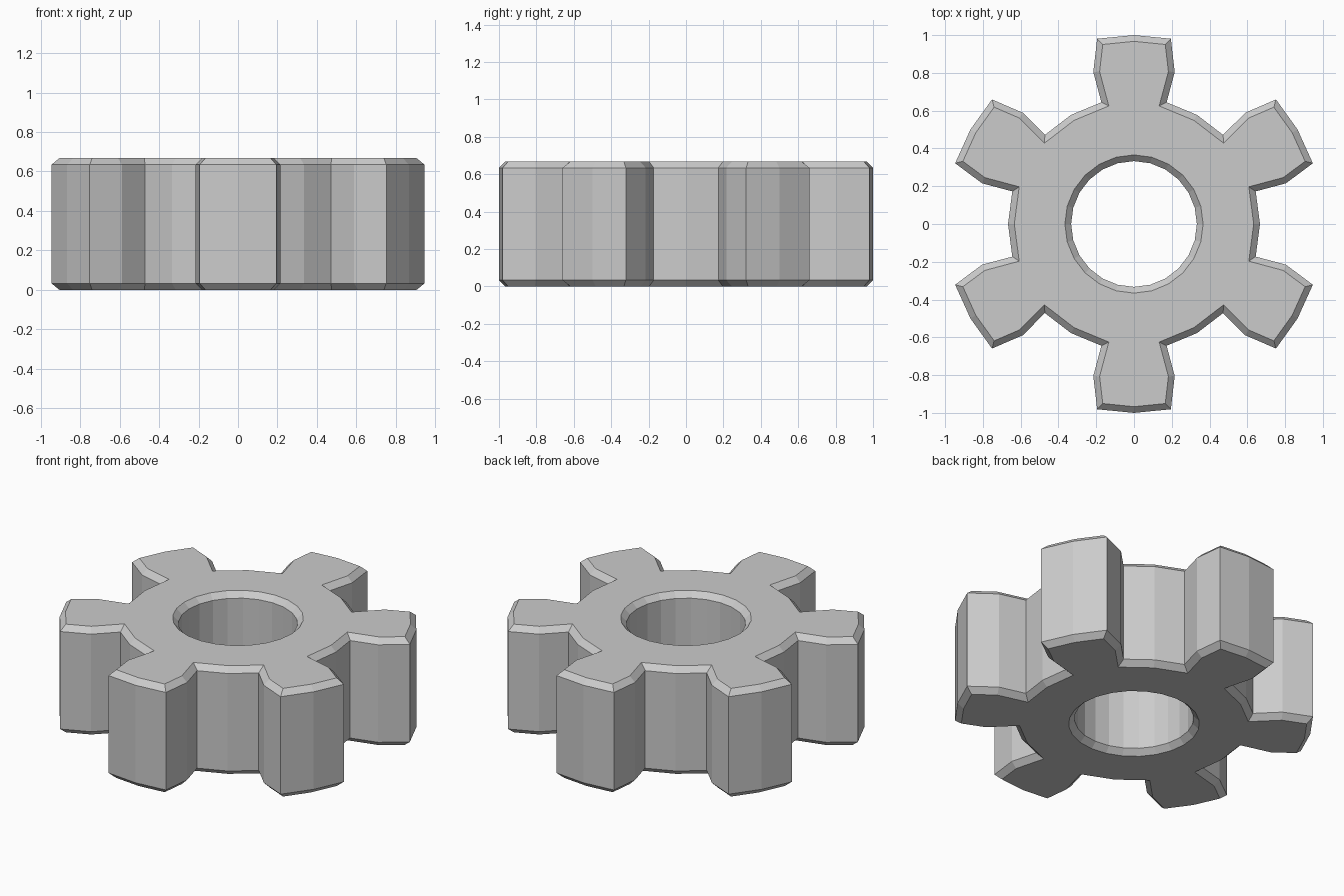
import bpy, bmesh
from math import radians, cos, sin
from mathutils import Vector

if "Cube" in bpy.data.objects:
    bpy.data.objects.remove(bpy.data.objects["Cube"])

TEETH, H, BEV = 6, 0.667, 0.033
R_ROOT, R_MID, R_TIP, R_HOLE = 0.667, 0.833, 1.0, 0.333


def polar(r, deg):
    return Vector((r * cos(radians(deg)), r * sin(radians(deg))))


def inset(pts, d):
    """Mitred inward offset of a counter-clockwise outline."""
    out = []
    for i, p in enumerate(pts):
        a = (p - pts[i - 1]).normalized()
        b = (pts[(i + 1) % len(pts)] - p).normalized()
        na, nb = Vector((-a.y, a.x)), Vector((-b.y, b.x))
        out.append(p + (na + nb) * d / (1 + na.dot(nb)))
    return out


# Outline: one tooth plus the valley, repeated around the circle
tooth = [(R_ROOT, -15), (R_MID, -15), (R_TIP, -11.25), (R_TIP, 0),
         (R_TIP, 11.25), (R_MID, 15), (R_ROOT, 15), (R_ROOT, 30)]
outer = [polar(r, a + 30 + 60 * k) for k in range(TEETH) for r, a in tooth]
outer_cap = inset(outer, BEV)
hole = [polar(R_HOLE, 15 * k) for k in range(24)]
hole_cap = [polar(R_HOLE + BEV, 15 * k) for k in range(24)]

bm = bmesh.new()


def wall(profile, cap):
    """Side wall with chamfered rims; returns its bottom and top loops."""
    levels = [(cap, 0), (profile, BEV), (profile, H - BEV), (cap, H)]
    rings = [[bm.verts.new((p.x, p.y, z)) for p in pts] for pts, z in levels]
    n = len(profile)
    for lo, hi in zip(rings, rings[1:]):
        for i in range(n):
            j = (i + 1) % n
            bm.faces.new((lo[i], lo[j], hi[j], hi[i]))
    return rings[0], rings[-1]


rims = zip(wall(outer, outer_cap), wall(hole, hole_cap))

# Flat caps between the toothed rim and the bore
for z, loops in zip((-1, 1), rims):
    edges = [bm.edges.get((l[i - 1], l[i])) for l in loops for i in range(len(l))]
    bmesh.ops.triangle_fill(bm, edges=edges, use_beauty=True, normal=(0, 0, z))

bmesh.ops.recalc_face_normals(bm, faces=bm.faces[:])
mesh = bpy.data.meshes.new("gear")
bm.to_mesh(mesh)
bm.free()
bpy.context.collection.objects.link(bpy.data.objects.new("gear", mesh))
